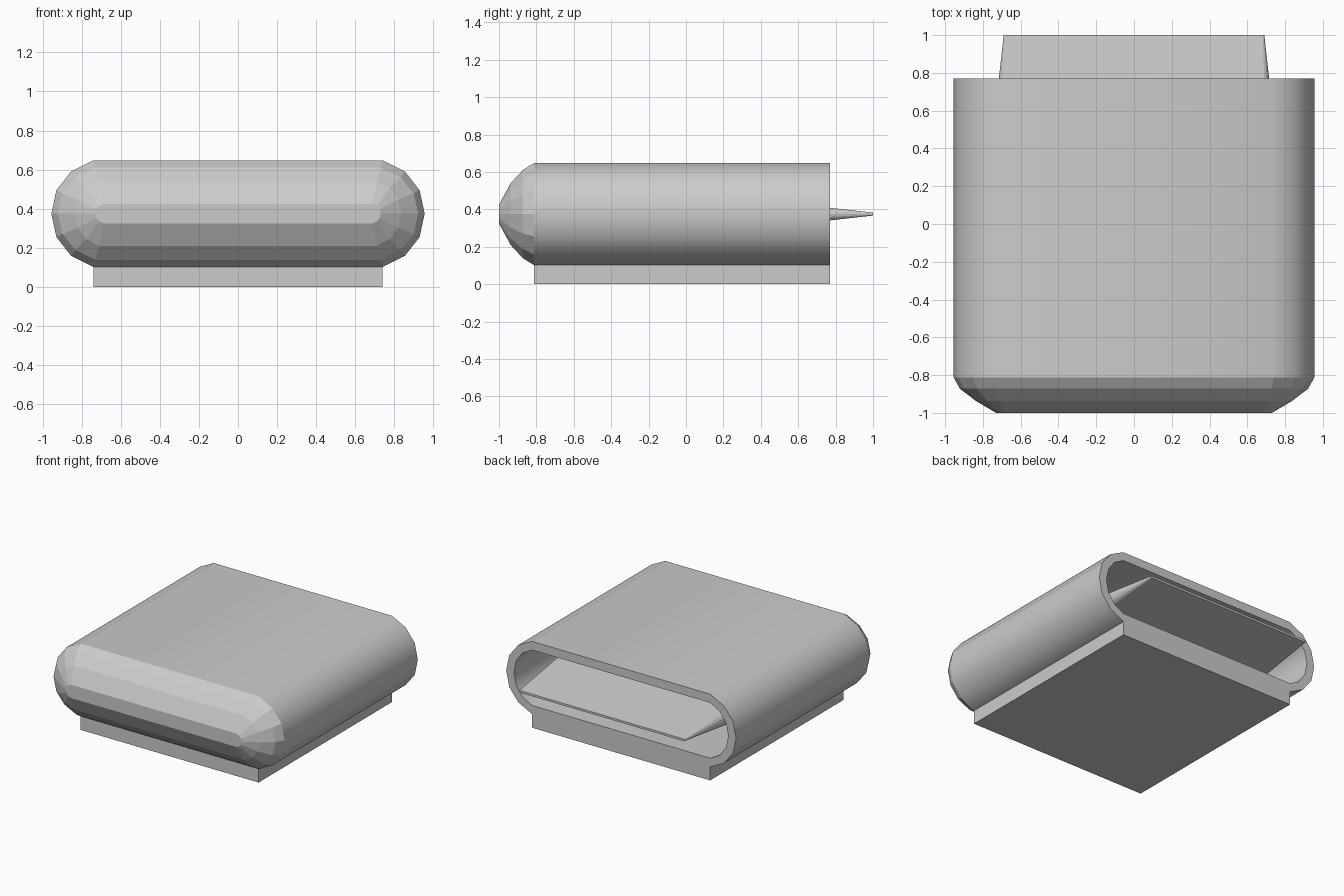
import bpy, bmesh, math

cube = bpy.data.objects.get("Cube")
if cube:
    bpy.data.objects.remove(cube, do_unlink=True)

# One plain grey for the whole model
grey = bpy.data.materials.new("light grey")
grey.use_nodes = True
grey.diffuse_color = (0.6, 0.6, 0.6, 1)
grey.node_tree.nodes["Principled BSDF"].inputs["Base Color"].default_value = grey.diffuse_color

CENTRE_Z = 0.375
FRONT, BACK = -0.812, 0.77
QUARTER = [(1, 0), (0.88, 0.44), (0.53, 0.79), (0, 1)]   # rounded end, unit size


def capsule(y, straight, rx, rz):
    """Flattened capsule outline at depth y."""
    upper = [(straight + rx * u, rz * v) for u, v in QUARTER]
    upper += [(-x, z) for x, z in reversed(upper)]
    lower = [(-x, -z) for x, z in upper[1:-1]]
    return [(x, y, CENTRE_Z + z) for x, z in upper + lower]


def loft(name, sections, ring=False):
    """Skin capsule sections; ring joins last to first, otherwise both ends are capped."""
    bm = bmesh.new()
    loops = [[bm.verts.new(p) for p in capsule(*s)] for s in sections]
    pairs = list(zip(loops, loops[1:]))
    if ring:
        pairs.append((loops[-1], loops[0]))
    else:
        bm.faces.new(loops[0])
        bm.faces.new(loops[-1])
    for a, b in pairs:
        for i in range(len(a)):
            j = (i + 1) % len(a)
            bm.faces.new((a[i], a[j], b[j], b[i]))
    bmesh.ops.recalc_face_normals(bm, faces=bm.faces)
    mesh = bpy.data.meshes.new(name)
    bm.to_mesh(mesh)
    bm.free()
    mesh.materials.append(grey)
    obj = bpy.data.objects.new(name, mesh)
    bpy.context.collection.objects.link(obj)
    return obj


# Hollow housing, open at the back
housing = loft("housing", [
    (FRONT, 0.74, 0.15, 0.208),
    (BACK, 0.74, 0.15, 0.208),
    (BACK, 0.74, 0.215, 0.273),
    (FRONT, 0.74, 0.215, 0.273),
], ring=True)
bpy.ops.object.select_all(action="DESELECT")
housing.select_set(True)
bpy.context.view_layer.objects.active = housing
bpy.ops.object.shade_smooth_by_angle(angle=math.radians(40))

# Faceted nose
loft("nose", [
    (FRONT, 0.74, 0.215, 0.273),
    (-0.872, 0.73, 0.192, 0.236),
    (-0.938, 0.71, 0.125, 0.165),
    (-1.0, 0.69, 0.04, 0.05),
])

# Tapered wedge running through the housing and out of the back
loft("tail_wedge", [
    (FRONT, 0.74, 0.15, 0.208),
    (1.0, 0.682, 0.008, 0.008),
])

# Flat mounting base
bpy.ops.mesh.primitive_cube_add(size=1, location=(0, (FRONT + BACK) / 2, 0.051))
base = bpy.context.object
base.name = "mounting_base"
base.scale = (1.48, BACK - FRONT, 0.102)
base.data.materials.append(grey)
